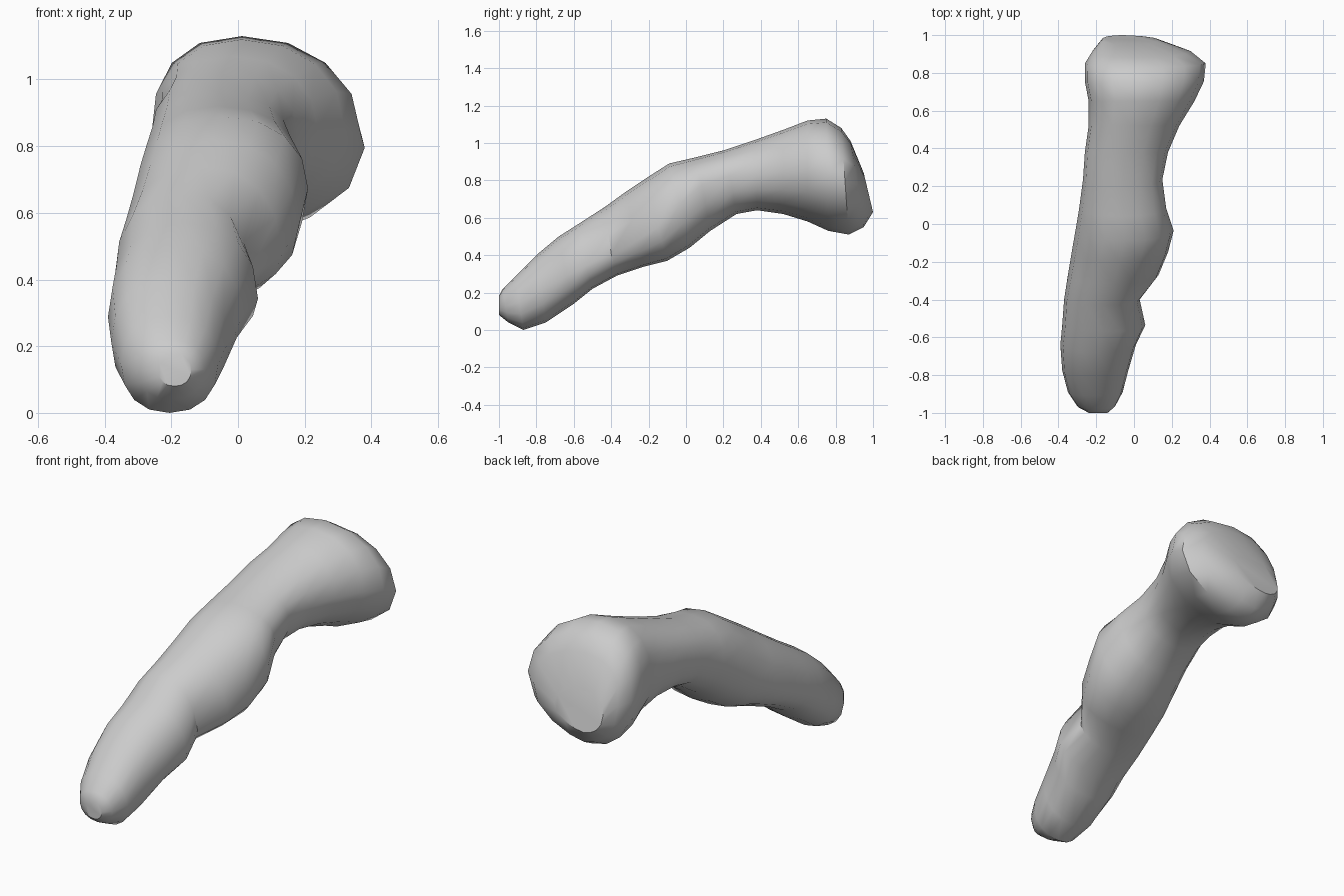
import bpy
import bmesh
import math

default_cube = bpy.data.objects.get("Cube")
if default_cube:
    bpy.data.objects.remove(default_cube, do_unlink=True)

SIDES = 16

# Rings along the digit, in hundredths of a unit:
# top y, top z, bottom y, bottom z, smallest x, largest x
RINGS = [
    (-100, 18, -100, 8, -24, -14),
    (-98, 22, -95, 4, -30, -10),
    (-91, 29, -87, 0, -35, -6),
    (-80, 40, -75, 4, -38, -3),
    (-68, 50, -60, 14, -39, 1),
    (-57, 57, -50, 22, -38, 6),
    (-43, 66, -37, 29, -37, 3),
    (-32, 74, -22, 34, -35, 13),
    (-20, 82, -10, 37, -33, 18),
    (-9, 89, 2, 44, -31, 21),
    (4, 92, 13, 53, -29, 17),
    (20, 96, 27, 62, -27, 15),
    (38, 102, 38, 64, -26, 18),
    (52, 107, 52, 62, -24, 24),
    (65, 112, 65, 58, -24, 32),
    (75, 113, 76, 53, -26, 37),
    (83, 108, 87, 51, -26, 38),
    (88, 101, 95, 55, -22, 30),
    (95, 84, 100, 63, -17, 13),
]


def make_material(name, colour):
    material = bpy.data.materials.new(name)
    material.use_nodes = True
    material.diffuse_color = colour
    shader = material.node_tree.nodes["Principled BSDF"]
    shader.inputs["Base Color"].default_value = colour
    shader.inputs["Roughness"].default_value = 0.8
    return material


def bump(value, centre, width):
    """Smooth hill of height one around the centre."""
    offset = min(abs(value - centre) / width, 1)
    return math.cos(offset * math.pi / 2) ** 2


def power_of(value, power):
    return math.copysign(abs(value) ** power, value)


def ring_points(ring):
    """Tilted oval section, built from upper and lower half ovals."""
    top_y, top_z, low_y, low_z, x_min, x_max = (v / 100 for v in ring)
    centre_x, half_x = (x_max + x_min) / 2, (x_max - x_min) / 2
    centre_y, half_y = (top_y + low_y) / 2, (top_y - low_y) / 2
    centre_z, half_z = (top_z + low_z) / 2, (top_z - low_z) / 2
    # The head leans over and narrows to its underside
    head = min(max((centre_y - 0.3) / 0.5, 0), 1)
    # The widest line sags in front and rises on one side of the knuckle
    sag = -0.07 * bump(centre_y, -0.35, 0.55)
    rise = 0.06 * bump(centre_y, 0.1, 0.3)
    for step in range(SIDES):
        angle = math.tau * step / SIDES
        up = power_of(math.sin(angle), 0.9)
        narrowing = 0.9 + 0.35 * head if up < 0 else 0.9
        across = power_of(math.cos(angle), narrowing)
        lean = (-0.3 if up < 0 else -0.15) * head * half_x * up * up
        level = (sag + rise * max(across, 0)) * (1 - abs(up))
        yield (centre_x + half_x * across + lean,
               centre_y + half_y * up,
               centre_z + half_z * up + level)


def loft(name, rings, material):
    bm = bmesh.new()
    loops = [[bm.verts.new(p) for p in ring_points(ring)] for ring in rings]
    # Skin between neighbouring rings
    for near, far in zip(loops, loops[1:]):
        for i in range(SIDES):
            j = (i + 1) % SIDES
            bm.faces.new((near[i], near[j], far[j], far[i]))
    # Closed ends
    bm.faces.new(loops[0])
    bm.faces.new(loops[-1])
    bmesh.ops.recalc_face_normals(bm, faces=bm.faces[:])
    mesh = bpy.data.meshes.new(name)
    bm.to_mesh(mesh)
    bm.free()
    mesh.materials.append(material)
    obj = bpy.data.objects.new(name, mesh)
    bpy.context.collection.objects.link(obj)
    return obj


# Bent digit with a flared, blunt rear head
grey = make_material("plain grey", (0.6, 0.6, 0.6, 1))
digit = loft("bent_digit", RINGS, grey)

bpy.ops.object.select_all(action="DESELECT")
digit.select_set(True)
bpy.context.view_layer.objects.active = digit
bpy.ops.object.shade_smooth_by_angle(angle=math.radians(40))
